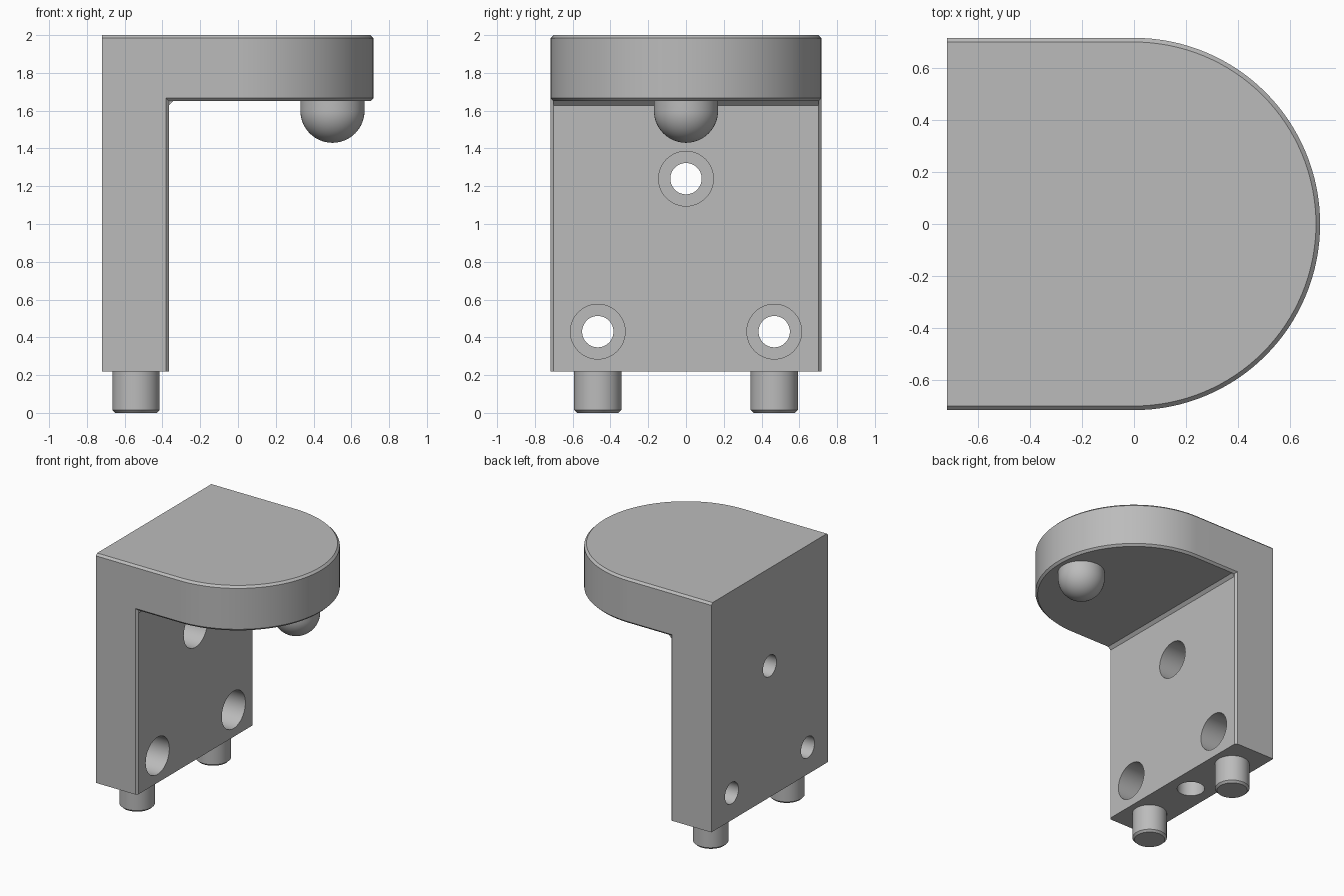
import bpy, bmesh, math
from mathutils import Matrix

cube = bpy.data.objects.get("Cube")
if cube:
    bpy.data.objects.remove(cube, do_unlink=True)

GREY = (0.5, 0.5, 0.5, 1)
mat = bpy.data.materials.new("plain grey")
mat.use_nodes = True
mat.diffuse_color = GREY
mat.node_tree.nodes["Principled BSDF"].inputs["Base Color"].default_value = GREY

R = 0.717       # half width and nose radius
BACK = -0.72    # back face
FACE = -0.365   # inner face of the upright
BASE = 0.22     # underside of the upright
UNDER = 1.65    # underside of the top slab
C = 0.016       # chamfer
PEG_X, PEG_Y = -0.54, 0.467


def loft(name, rings, matrix=Matrix()):
    """Closed solid through rings, each given as (outline points, height)."""
    bm = bmesh.new()
    loops = [[bm.verts.new((x, y, z)) for x, y in pts] for pts, z in rings]
    n = len(loops[0])
    for low, high in zip(loops, loops[1:]):
        for i in range(n):
            j = (i + 1) % n
            bm.faces.new((low[i], low[j], high[j], high[i]))
    bm.faces.new(loops[0][::-1])
    bm.faces.new(loops[-1])
    bmesh.ops.recalc_face_normals(bm, faces=bm.faces)
    bm.transform(matrix)
    mesh = bpy.data.meshes.new(name)
    bm.to_mesh(mesh)
    bm.free()
    mesh.materials.append(mat)
    obj = bpy.data.objects.new(name, mesh)
    bpy.context.collection.objects.link(obj)
    return obj


def circle(r, n=48):
    return [(r * math.cos(math.tau * i / n), r * math.sin(math.tau * i / n)) for i in range(n)]


def lathe(name, profile, matrix):
    return loft(name, [(circle(r), z) for r, z in profile], matrix)


def d_outline(r, n=64):
    arc = [(r * math.sin(a), -r * math.cos(a)) for a in (math.pi * i / n for i in range(n + 1))]
    return [(BACK, -r)] + arc + [(BACK, r)]


def combine(target, other, operation):
    mod = target.modifiers.new(operation.lower(), 'BOOLEAN')
    mod.operation, mod.object, mod.solver = operation, other, 'EXACT'
    bpy.context.view_layer.objects.active = target
    bpy.ops.object.modifier_apply(modifier=mod.name)
    bpy.data.objects.remove(other, do_unlink=True)


def smooth(obj):
    bpy.ops.object.select_all(action='DESELECT')
    obj.select_set(True)
    bpy.context.view_layer.objects.active = obj
    bpy.ops.object.shade_smooth_by_angle(angle=math.radians(30))


# Rounded top slab with chamfered rims
bracket = loft("bracket", [(d_outline(R - C), UNDER), (d_outline(R), UNDER + C),
                           (d_outline(R), 2 - C), (d_outline(R - C), 2)])

# Upright plate with chamfered inner edges
plan = [(BACK, -R), (FACE - C, -R), (FACE, C - R), (FACE, R - C), (FACE - C, R), (BACK, R)]
combine(bracket, loft("upright", [(plan, BASE), (plan, UNDER + 0.1)]), 'UNION')

# Small bevel filling the inner corner
f = 0.022
wedge = [(FACE - f, UNDER - f), (FACE, UNDER - f), (FACE + f, UNDER),
         (FACE + f, UNDER + f), (FACE - f, UNDER + f)]
lying = Matrix(((1, 0, 0, 0), (0, 0, -1, 0), (0, 1, 0, 0), (0, 0, 0, 1)))
combine(bracket, loft("corner_bevel", [(wedge, C - R), (wedge, R - C)], lying), 'UNION')

# Counterbored screw holes through the upright
FLOOR = FACE - 0.2
for y, z in ((0, 1.24), (PEG_Y, 0.43), (-PEG_Y, 0.43)):
    place = Matrix.Translation((0, y, z)) @ Matrix.Rotation(math.pi / 2, 4, 'Y')
    hole = [(0.083, BACK - 0.1), (0.083, FLOOR), (0.145, FLOOR), (0.145, FACE + 0.1)]
    combine(bracket, lathe("screw_hole", hole, place), 'DIFFERENCE')

# Blind hole in the underside
combine(bracket, lathe("blind_hole", [(0.1, -0.1), (0.1, 0.25)],
                       Matrix.Translation((PEG_X, 0, BASE))), 'DIFFERENCE')
smooth(bracket)

# Locating pegs
for side, y in (("left", PEG_Y), ("right", -PEG_Y)):
    peg = lathe(side + "_peg", [(0.11, 0), (0.125, 0.015), (0.125, BASE)],
                Matrix.Translation((PEG_X, y, 0)))
    smooth(peg)

# Round-ended button under the slab
B = 0.17
dome = [(B * math.sin(a), -B * math.cos(a)) for a in (math.pi / 2 * i / 16 for i in range(17))]
dome[0] = (0.002, -B)
smooth(lathe("button", dome + [(B, UNDER - 1.6)], Matrix.Translation((0.5, 0, 1.6))))
